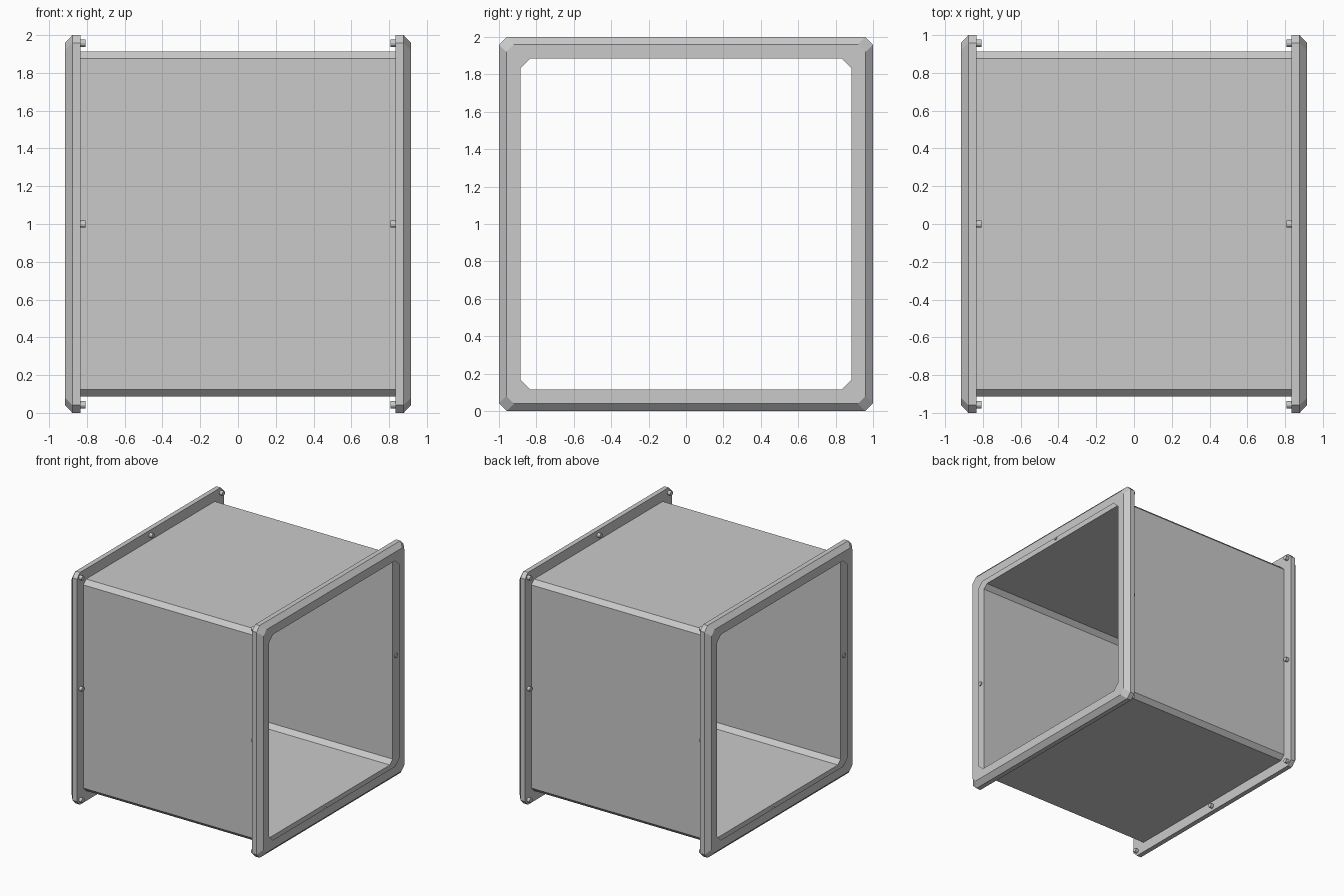
import bpy
import bmesh
from math import radians
from mathutils import Matrix, Vector

cube = bpy.data.objects.get("Cube")
if cube:
    bpy.data.objects.remove(cube, do_unlink=True)

# Single grey metal
GREY = (0.59, 0.59, 0.59, 1.0)
metal = bpy.data.materials.new("grey metal")
metal.use_nodes = True
metal.diffuse_color = GREY
metal.node_tree.nodes["Principled BSDF"].inputs["Base Color"].default_value = GREY

MID = 1.0       # height of the duct axis
BACK = 0.835    # inner plane of each flange


def add_object(name, bm):
    mesh = bpy.data.meshes.new(name)
    bm.to_mesh(mesh)
    bm.free()
    mesh.materials.append(metal)
    obj = bpy.data.objects.new(name, mesh)
    bpy.context.collection.objects.link(obj)
    return obj


def chamfered_square(x, half, cut):
    """Square section across the duct with its four corners cut off."""
    points = []
    for sy, sz in ((1, -1), (1, 1), (-1, 1), (-1, -1)):
        pair = [(sy * (half - cut), sz * half), (sy * half, sz * (half - cut))]
        if sy * sz > 0:
            pair.reverse()
        points += [Vector((x, y, MID + z)) for y, z in pair]
    return points


def loft(name, sections):
    """Skin a run of sections, ordered from low x to high x."""
    bm = bmesh.new()
    rings = [[bm.verts.new(p) for p in chamfered_square(*s)] for s in sections]
    for a, b in zip(rings, rings[1:]):
        for i in range(len(a)):
            j = (i + 1) % len(a)
            bm.faces.new((a[i], a[j], b[j], b[i]))
    return add_object(name, bm)


# Thin-walled duct, open at both ends
WALL = (0.912, 0.037)
loft("duct_body", [(-BACK, *WALL), (BACK, *WALL)])

# Hollow flange: back plate, rim, bevel and front lip
flange = [
    (BACK, *WALL),
    (BACK, 1.0, 0.042),
    (0.877, 1.0, 0.042),
    (0.915, 0.96, 0.04),
    (0.915, 0.885, 0.052),
]
loft("left_flange", flange)
loft("right_flange", [(-x, h, c) for x, h, c in reversed(flange)])

# Bolts at the corners and middle of each flange side
for side, sign in (("left", 1), ("right", -1)):
    bm = bmesh.new()
    for iy in (-1, 0, 1):
        for iz in (-1, 0, 1):
            if iy == 0 and iz == 0:
                continue
            place = Matrix.Translation((sign * 0.825, iy * 0.957, MID + iz * 0.957))
            bmesh.ops.create_cone(
                bm, cap_ends=True, segments=12, radius1=0.019, radius2=0.019,
                depth=0.036, matrix=place @ Matrix.Rotation(radians(90), 4, "Y"))
    add_object(side + "_flange_bolts", bm)
